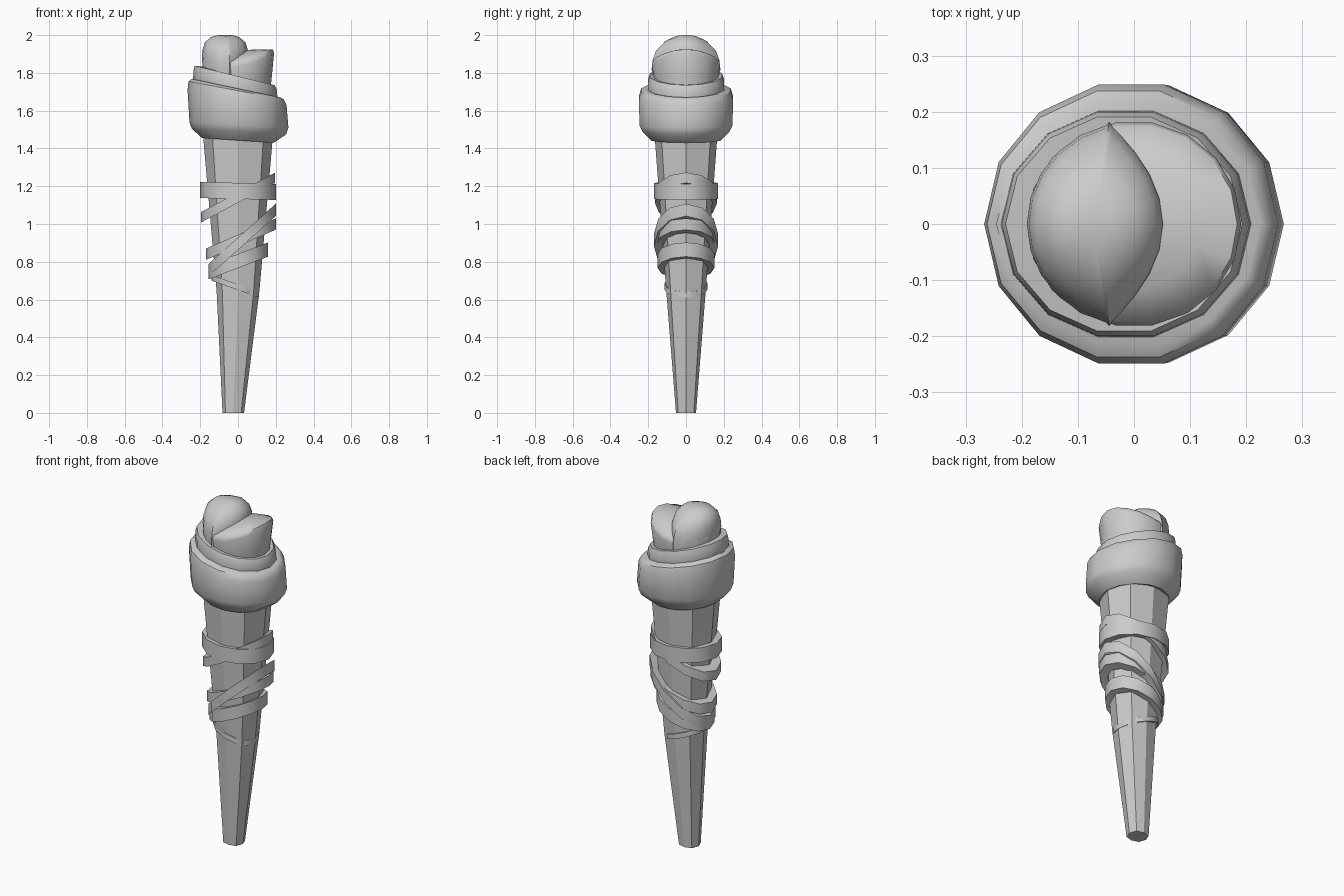
import bpy, math

if "Cube" in bpy.data.objects:
    bpy.data.objects.remove(bpy.data.objects["Cube"])

def make(name, rings, caps=True, closed=False, angle=40):
    """Skin a stack of equal-length vertex rings."""
    n, m = len(rings[0]), len(rings)
    verts = [v for r in rings for v in r]
    faces = []
    for i in range(m if closed else m - 1):
        k = (i + 1) % m
        for j in range(n):
            q = (j + 1) % n
            faces.append((i * n + j, i * n + q, k * n + q, k * n + j))
    if caps and not closed:
        faces.append(tuple(range(n))[::-1])
        faces.append(tuple((m - 1) * n + j for j in range(n)))
    me = bpy.data.meshes.new(name)
    me.from_pydata(verts, [], faces)
    ob = bpy.data.objects.new(name, me)
    bpy.context.collection.objects.link(ob)
    bpy.ops.object.select_all(action='DESELECT')
    ob.select_set(True)
    bpy.context.view_layer.objects.active = ob
    bpy.ops.object.shade_smooth_by_angle(angle=math.radians(angle))
    return ob

def tilted(cx, rx, ry, zl, zr, n=14):
    """Elliptic ring whose height runs from zl (left) to zr (right)."""
    out = []
    for i in range(n):
        a = 2 * math.pi * i / n
        c = math.cos(a)
        out.append((cx + rx * c, ry * math.sin(a), (zl + zr) / 2 + (zr - zl) / 2 * c))
    return out

# Handle: tapered, leaning slightly, eight-sided
section = [(1, 0), (.73, .78), (0, 1), (-.73, .78), (-1, 0), (-.73, -.78), (0, -1), (.73, -.78)]
levels = [(-.025, .057, .053, 0), (0, .113, .104, .64), (0, .186, .167, 1.48)]
make("handle", [[(cx + a * u, b * v, z) for u, v in section] for cx, a, b, z in levels], angle=25)

# Wrapped bands: left x/z, right x/z, half depth, height
def band(name, xl, zl, xr, zr, ry, h, t=.045, n=12):
    cx, a = (xl + xr) / 2, (xr - xl) / 2
    rings = []
    for off, s in ((t, -.9), (t, .9), (0, 1), (0, -1)):
        rings.append([(x, y, z + s * h / 2)
                      for x, y, z in tilted(cx, a - off, ry - off,
                                            zl + (zr - zl) * off / a / 2,
                                            zr - (zr - zl) * off / a / 2, n)])
    make(name, rings[::-1], closed=True)

for i, b in enumerate([
        (-.2, 1.18, .2, 1.17, .17, .085),
        (-.197, 1.035, .197, 1.245, .165, .055),
        (-.157, .755, .2, 1.075, .17, .065),
        (-.17, .84, .2, 1.0, .158, .06),
        (-.155, .745, .16, .865, .15, .075),
        (-.14, .715, .112, .625, .115, .03)]):
    band("wrap_band_%d" % (i + 1), *b)

# Thick cloth collar and the smaller fold above it
make("collar", [tilted(*p) for p in [
    (0, .15, .14, 1.47, 1.45), (0, .19, .185, 1.455, 1.43), (.005, .25, .235, 1.505, 1.475),
    (.005, .262, .253, 1.54, 1.51), (-.005, .262, .255, 1.71, 1.63),
    (-.01, .252, .243, 1.755, 1.66), (-.01, .235, .22, 1.768, 1.67), (-.01, .16, .15, 1.76, 1.67)]])
make("upper_fold", [tilted(*p) for p in [
    (-.015, .2, .19, 1.70, 1.6), (-.014, .224, .207, 1.75, 1.65), (-.015, .221, .205, 1.81, 1.71),
    (-.018, .211, .196, 1.838, 1.735), (-.018, .15, .14, 1.83, 1.74)]])

# Lower lobe of the tip: its top drops toward front and back
def lobe_ring(r, z=None, drop=0):
    return [(x, y, z if z else 1.925 - drop - 1.7 * y * y - max(0, .08 - x) * .15)
            for x, y, _ in tilted(0, r, r * .96, 0, 0, 18)]
make("tip_right_lobe", [lobe_ring(.165, 1.65), lobe_ring(.178, 1.77), lobe_ring(.191, None, .02),
                        lobe_ring(.184), lobe_ring(.12), lobe_ring(.06), lobe_ring(.01)], angle=60)

# Upper rounded lobe: same round outline, cut off along a curved crease
def dome_ring(s, z):
    out = []
    for x, y, _ in tilted(0, .191, .182, 0, 0, 24):
        x = min(x, .055 - 3 * y * y)
        x, y = -.07 + (x + .07) * s, y * s
        out.append((x, y, z - 1.8 * y * y))
    return out
make("tip_left_lobe", [dome_ring(*p) for p in [
    (.9, 1.70), (.96, 1.80), (1, 1.88), (.97, 1.925), (.87, 1.962), (.6, 1.99), (.3, 2.0), (.05, 2.0)]], angle=60)
